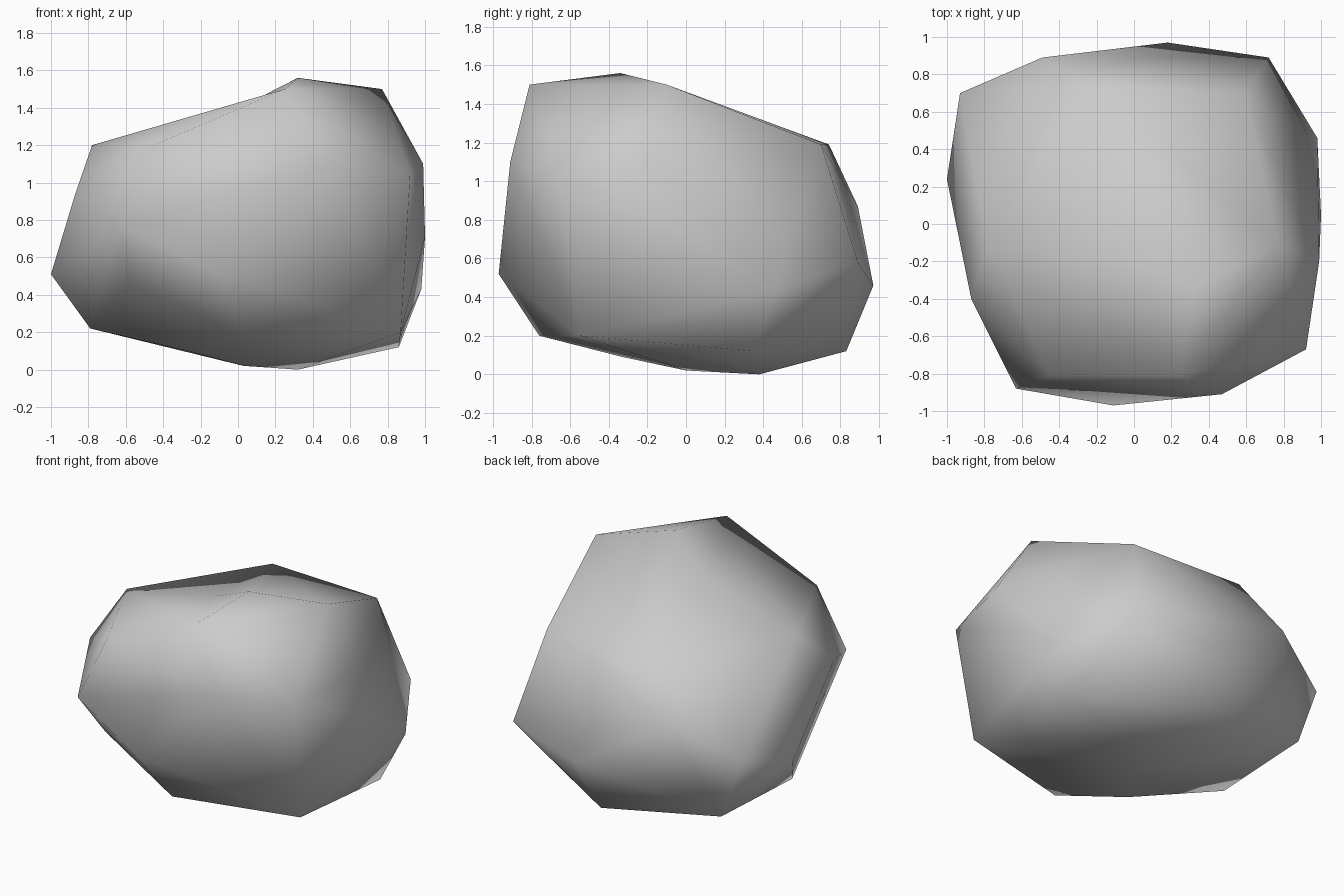
import bpy
from mathutils import Vector

default_cube = bpy.data.objects.get("Cube")
if default_cube:
    bpy.data.objects.remove(default_cube, do_unlink=True)


def make_material(name, value):
    """Plain grey material with matching viewport and render colour."""
    material = bpy.data.materials.new(name)
    material.use_nodes = True
    colour = (value, value, value, 1)
    material.diffuse_color = colour
    for node in material.node_tree.nodes:
        if node.type == "BSDF_PRINCIPLED":
            node.inputs["Base Color"].default_value = colour
    return material


def wrap(points):
    """Triangles of the tight shell around the points, facing outwards."""
    triangles = []
    count = len(points)
    for a in range(count):
        for b in range(a + 1, count):
            for c in range(b + 1, count):
                normal = (points[b] - points[a]).cross(points[c] - points[a])
                sides = [normal.dot(points[i] - points[a])
                         for i in range(count) if i not in (a, b, c)]
                if max(sides) <= 0:
                    triangles.append((a, b, c))
                elif min(sides) >= 0:
                    triangles.append((a, c, b))
    return triangles


def distance_to_edge(point, start, end):
    """Distance from a point to an edge, clamped at the edge's ends."""
    along = end - start
    fraction = (point - start).dot(along) / along.length_squared
    return (point - start - along * min(max(fraction, 0), 1)).length


def dent(points, triangles, target):
    """Split the edge nearest the target and bend it there."""
    edges = [(tri[i - 1], tri[i]) for tri in triangles for i in range(3)]
    ridge = min(edges, key=lambda edge: distance_to_edge(
        target, points[edge[0]], points[edge[1]]))
    points.append(target)
    middle = len(points) - 1
    result = []
    for tri in triangles:
        if ridge[0] in tri and ridge[1] in tri:
            for replaced in ridge:
                result.append(tuple(middle if i == replaced else i
                                    for i in tri))
        else:
            result.append(tri)
    return result


# Corner points of the boulder, grouped by region
crown = [(.32, -.34, 1.56), (.25, -.81, 1.5), (.77, -.1, 1.5)]
shoulders = [(-.45, -.81, 1.2), (-.78, -.12, 1.2), (-.25, .74, 1.19),
             (.59, .7, 1.19)]
front_side = [(-.63, -.88, .77), (-.11, -.97, .52), (.47, -.91, 1.1),
              (.92, -.67, 1.04)]
left_side = [(.99, -.2, 1.1), (1, .05, .71), (.98, .46, .43)]
back_side = [(.72, .89, .58), (.18, .97, .46), (-.49, .89, .87)]
right_side = [(-.93, .7, .67), (-1, .24, .51), (-.87, -.4, .94)]
underside = [(-.79, -.05, .22), (.02, -.76, .2), (.87, -.55, .2),
             (.86, .35, .12), (.08, .83, .12), (-.77, .71, .24),
             (.32, .38, 0), (.03, 0, .02), (-.23, -.33, .09),
             (-.57, -.66, .46)]

# Faceted shell with a shallow hollow beside the crown
corners = [Vector(corner) for corner in
           crown + shoulders + front_side + left_side
           + back_side + right_side + underside]
faces = dent(corners, wrap(corners), Vector((-.03, -.2, 1.38)))

# Boulder object, smooth shaded all over
mesh = bpy.data.meshes.new("boulder")
mesh.from_pydata([tuple(corner) for corner in corners], [], faces)
mesh.update()
for polygon in mesh.polygons:
    polygon.use_smooth = True
mesh.materials.append(make_material("stone grey", .6))
boulder = bpy.data.objects.new("boulder", mesh)
bpy.context.scene.collection.objects.link(boulder)
